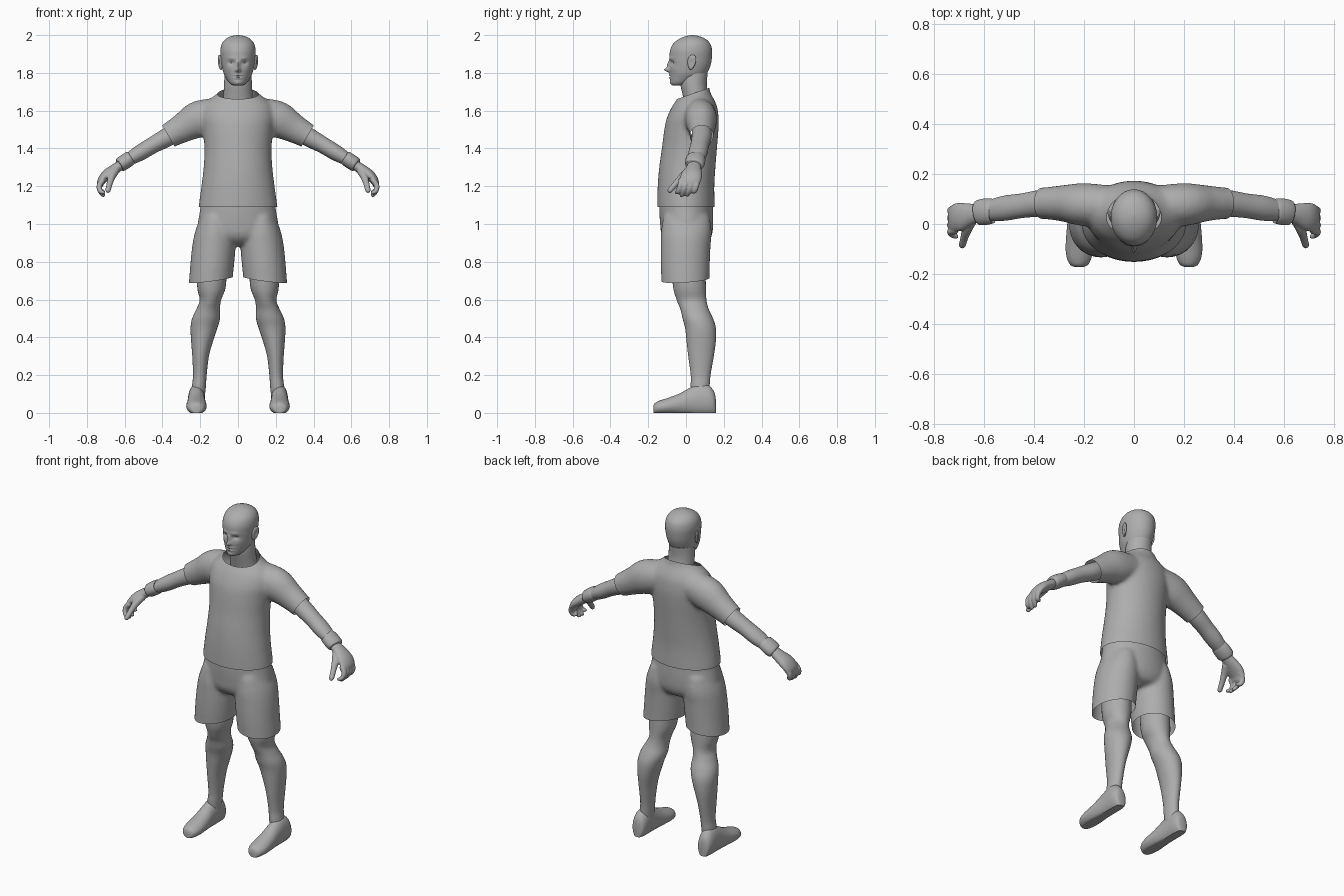
import bpy, bmesh, math
from mathutils import Vector

X, Y, Z = Vector((1, 0, 0)), Vector((0, 1, 0)), Vector((0, 0, 1))
grey = bpy.data.materials.new("plain grey")
grey.diffuse_color = (0.42, 0.42, 0.42, 1)


def spline(secs, steps):
    """Catmull-Rom interpolation of the key sections."""
    k = [secs[0]] + list(secs) + [secs[-1]]
    out = []
    for i in range(1, len(k) - 2):
        for j in range(steps):
            t = j / steps
            out.append([0.5 * (2 * b + (c - a) * t + (2 * a - 5 * b + 4 * c - d) * t * t
                               + (3 * b - a - 3 * c + d) * t ** 3)
                        for a, b, c, d in zip(k[i - 1], k[i], k[i + 1], k[i + 2])])
    return out + [list(secs[-1])]


def loft(bm, secs, seg=32, steps=4, axes=None, side=1):
    """Closed tube through sections (x, y, z, radius_u, radius_v)."""
    secs = spline(secs, steps)
    pts = [Vector(s[:3]) for s in secs]
    rings = []
    for i, s in enumerate(secs):
        if axes:
            u, v = axes
        else:
            t = (pts[min(i + 1, len(pts) - 1)] - pts[max(i - 1, 0)]).normalized()
            u = (Y - t * Y.dot(t)).normalized()
            v = t.cross(u)
        ring = []
        for j in range(seg):
            a = 2 * math.pi * j / seg
            p = pts[i] + u * (s[3] * math.cos(a)) + v * (s[4] * math.sin(a))
            ring.append(bm.verts.new((p.x * side, p.y, p.z)))
        rings.append(ring)
    faces = [bm.faces.new((r[j], r[(j + 1) % seg], q[(j + 1) % seg], q[j]))
             for r, q in zip(rings, rings[1:]) for j in range(seg)]
    faces += [bm.faces.new(rings[0]), bm.faces.new(rings[-1])]
    bmesh.ops.recalc_face_normals(bm, faces=faces)


def stack(rows):
    """Rows (z, front y, back y, half width[, centre x]) to loft sections."""
    return [((r[4] if len(r) > 4 else 0), (r[1] + r[2]) / 2, r[0], r[3], (r[2] - r[1]) / 2)
            for r in rows]


def finish(name, bm, mirror=False, angle=50):
    me = bpy.data.meshes.new(name)
    bm.to_mesh(me)
    bm.free()
    ob = bpy.data.objects.new(name, me)
    bpy.context.collection.objects.link(ob)
    me.materials.append(grey)
    bpy.ops.object.select_all(action='DESELECT')
    ob.select_set(True)
    bpy.context.view_layer.objects.active = ob
    bpy.ops.object.shade_smooth_by_angle(angle=math.radians(angle))
    if mirror:
        ob.modifiers.new("mirror", 'MIRROR').use_mirror_merge = False
    return ob


def fuse(bm, voxel, smooth):
    """Merge overlapping lofts into one soft skin."""
    me = bpy.data.meshes.new("temp")
    bm.to_mesh(me)
    bm.free()
    ob = bpy.data.objects.new("temp", me)
    bpy.context.collection.objects.link(ob)
    m = ob.modifiers.new("remesh", 'REMESH')
    m.mode, m.voxel_size = 'VOXEL', voxel
    m = ob.modifiers.new("smooth", 'SMOOTH')
    m.factor, m.iterations = 0.5, smooth
    dg = bpy.context.evaluated_depsgraph_get()
    res = bpy.data.meshes.new_from_object(ob.evaluated_get(dg))
    out = bmesh.new()
    out.from_mesh(res)
    bpy.data.objects.remove(ob)
    return out


def trim(bm, co, no, keep):
    """Cut an open hem, only among faces chosen by the rule."""
    faces = [f for f in bm.faces if keep(f.calc_center_median())]
    geom = set(faces)
    for f in faces:
        geom.update(f.verts)
        geom.update(f.edges)
    bmesh.ops.bisect_plane(bm, geom=list(geom), plane_co=co, plane_no=no, clear_outer=True)


# shirt: torso and two sleeves, with open neck, sleeve ends and hem
bm = bmesh.new()
loft(bm, stack([(1.04, -.152, .152, .21), (1.09, -.152, .152, .209), (1.2, -.15, .15, .194),
                (1.3, -.142, .156, .182), (1.4, -.128, .164, .178), (1.5, -.115, .172, .186),
                (1.56, -.102, .173, .194), (1.62, -.075, .165, .185), (1.66, -.048, .148, .15),
                (1.69, -.03, .132, .112), (1.72, -.026, .124, .09), (1.77, -.03, .122, .086)]),
     seg=48, axes=(X, Y))
for s in (1, -1):
    loft(bm, [(.06, .07, 1.59, .08, .08), (.2, .078, 1.557, .086, .098),
              (.29, .083, 1.51, .072, .079), (.37, .083, 1.465, .063, .066),
              (.43, .083, 1.43, .062, .065)], side=s)
bm = fuse(bm, 0.011, 8)
trim(bm, (0, 0, 1.09), -Z, lambda c: c.z < 1.2)
trim(bm, (0, .04, 1.692), (0, -.35, 1), lambda c: abs(c.x) < .2 and c.z > 1.55)
for s in (1, -1):
    trim(bm, (.368 * s, .083, 1.465), (.86 * s, 0, -.5), lambda c: c.x * s > .27)
finish("shirt", bm)

# shorts: hips and two wide legs with open hems
bm = bmesh.new()
loft(bm, stack([(1.14, -.14, .14, .194), (1.08, -.142, .143, .2), (1.0, -.137, .144, .213),
                (.94, -.128, .137, .205), (.9, -.095, .11, .14), (.885, -.05, .06, .08)]),
     seg=48, axes=(X, Y))
for s in (1, -1):
    loft(bm, stack([(1.04, -.12, .125, .075, .12), (.96, -.132, .136, .105, .122),
                    (.88, -.134, .13, .115, .128), (.78, -.134, .126, .116, .137),
                    (.69, -.13, .124, .115, .145), (.62, -.13, .124, .115, .147)]),
         axes=(X, Y), side=s)
bm = fuse(bm, 0.011, 6)
for s in (1, -1):
    trim(bm, (.145 * s, 0, .705), (-.13 * s, .07, -1), lambda c: c.x * s > 0 and c.z < .8)
finish("shorts", bm)

# legs with knees and calves
bm = bmesh.new()
loft(bm, stack([(.88, -.08, .1, .075, .135), (.68, -.07, .105, .077, .14),
                (.6, -.05, .108, .057, .146), (.55, -.03, .12, .062, .158),
                (.5, -.018, .143, .074, .169), (.45, -.005, .158, .071, .18),
                (.38, .003, .158, .058, .19), (.3, .012, .147, .044, .198),
                (.2, .025, .13, .036, .202), (.14, .025, .125, .037, .207),
                (.06, .03, .12, .036, .215)]), axes=(X, Y))
finish("legs", bm, mirror=True)

# shoes with flat soles: (y, top z, half width)
bm = bmesh.new()
loft(bm, [(.22, y, t * .45, w, t * .55) for y, t, w in
          [(-.173, .035, .014), (-.165, .052, .034), (-.14, .065, .048), (-.1, .078, .054),
           (-.04, .1, .051), (.02, .132, .046), (.07, .152, .045), (.12, .145, .044),
           (.15, .11, .034), (.158, .07, .016)]], axes=(X, Z))
for v in bm.verts:
    v.co.z = max(v.co.z, 0)
finish("shoes", bm, mirror=True)

# bare arms
bm = bmesh.new()
loft(bm, [(.28, .083, 1.515, .05, .05), (.37, .083, 1.462, .053, .05),
          (.45, .073, 1.418, .049, .044), (.52, .063, 1.376, .05, .042),
          (.58, .053, 1.34, .041, .033), (.63, .045, 1.305, .034, .026)])
finish("arms", bm, mirror=True)

# wristbands
bm = bmesh.new()
loft(bm, [(.564, .052, 1.352, .044, .033), (.569, .052, 1.349, .05, .038),
          (.597, .049, 1.331, .053, .04), (.622, .046, 1.314, .05, .038),
          (.628, .045, 1.31, .043, .033)], steps=3)
finish("wristbands", bm, mirror=True)

# hands: palm, four fingers and thumb
bm = bmesh.new()
loft(bm, [(.605, .045, 1.322, .032, .024), (.65, .04, 1.292, .042, .028),
          (.695, .03, 1.26, .056, .028), (.722, .022, 1.23, .055, .022),
          (.73, .016, 1.205, .05, .016)])
for i, (y, tip) in enumerate([(.055, 1.172), (.026, 1.152), (-.003, 1.15), (-.03, 1.165)]):
    loft(bm, [(.712, y + .005, 1.235, .015, .015), (.734, y, 1.205, .015, .015),
              (.73, y - .01, 1.175, .014, .013), (.712, y - .02, tip, .011, .01),
              (.708, y - .021, tip - .006, .004, .004)], seg=12)
loft(bm, [(.65, .015, 1.28, .022, .022), (.668, -.02, 1.25, .02, .02),
          (.68, -.055, 1.212, .016, .016), (.688, -.085, 1.178, .014, .014),
          (.69, -.094, 1.168, .006, .006)], seg=14)
bm = fuse(bm, 0.005, 3)
finish("hands", bm, mirror=True)

# neck
bm = bmesh.new()
loft(bm, stack([(1.6, 0, .13, .085), (1.68, -.017, .117, .077), (1.74, -.03, .11, .074),
                (1.8, -.035, .115, .07)]), axes=(X, Y))
finish("neck", bm)

# head with a sculpted face
bm = bmesh.new()
loft(bm, stack([(1.732, -.06, -.03, .012), (1.737, -.074, 0, .032), (1.75, -.081, .04, .048),
                (1.775, -.084, .09, .065), (1.8, -.085, .113, .077), (1.84, -.086, .13, .086),
                (1.88, -.087, .137, .091), (1.92, -.084, .138, .093), (1.955, -.067, .128, .085),
                (1.98, -.036, .103, .065), (1.994, -.002, .07, .037), (2.0, .028, .04, .005)]),
     seg=96, steps=6, axes=(X, Y))
# bumps: x, z, spread x, spread z, forward push
BUMPS = [(0, 1.817, .011, .012, .026), (0, 1.843, .009, .018, .014), (0, 1.813, .02, .008, .006),
         (.034, 1.853, .017, .01, -.013), (.032, 1.878, .02, .007, .005),
         (0, 1.789, .022, .005, .006), (0, 1.773, .019, .005, .006), (0, 1.781, .026, .003, -.004),
         (0, 1.747, .018, .01, .005), (.05, 1.82, .018, .014, .003)]
for v in bm.verts:
    if v.co.y < 0:
        push = 0
        for x, z, sx, sz, d in BUMPS:
            push += d * math.exp(-((abs(v.co.x) - x) / sx) ** 2 - ((v.co.z - z) / sz) ** 2)
        v.co.y -= push * min(1, -v.co.y / .03)
finish("head", bm)

# ears: flattened shells, hollowed on the outside
bm = bmesh.new()
bmesh.ops.create_uvsphere(bm, u_segments=24, v_segments=16, radius=1)
for v in bm.verts:
    p = v.co.copy()
    dish = .008 * math.exp(-((p.y / .45) ** 2 + (p.z / .5) ** 2)) if p.x > 0 else 0
    v.co = (.094 + .011 * p.x - dish + .007 * p.y + .004 * p.z,
            .03 + .022 * p.y * (1 + .25 * p.z) + .005 * p.z, 1.856 + .04 * p.z)
finish("ears", bm, mirror=True)
